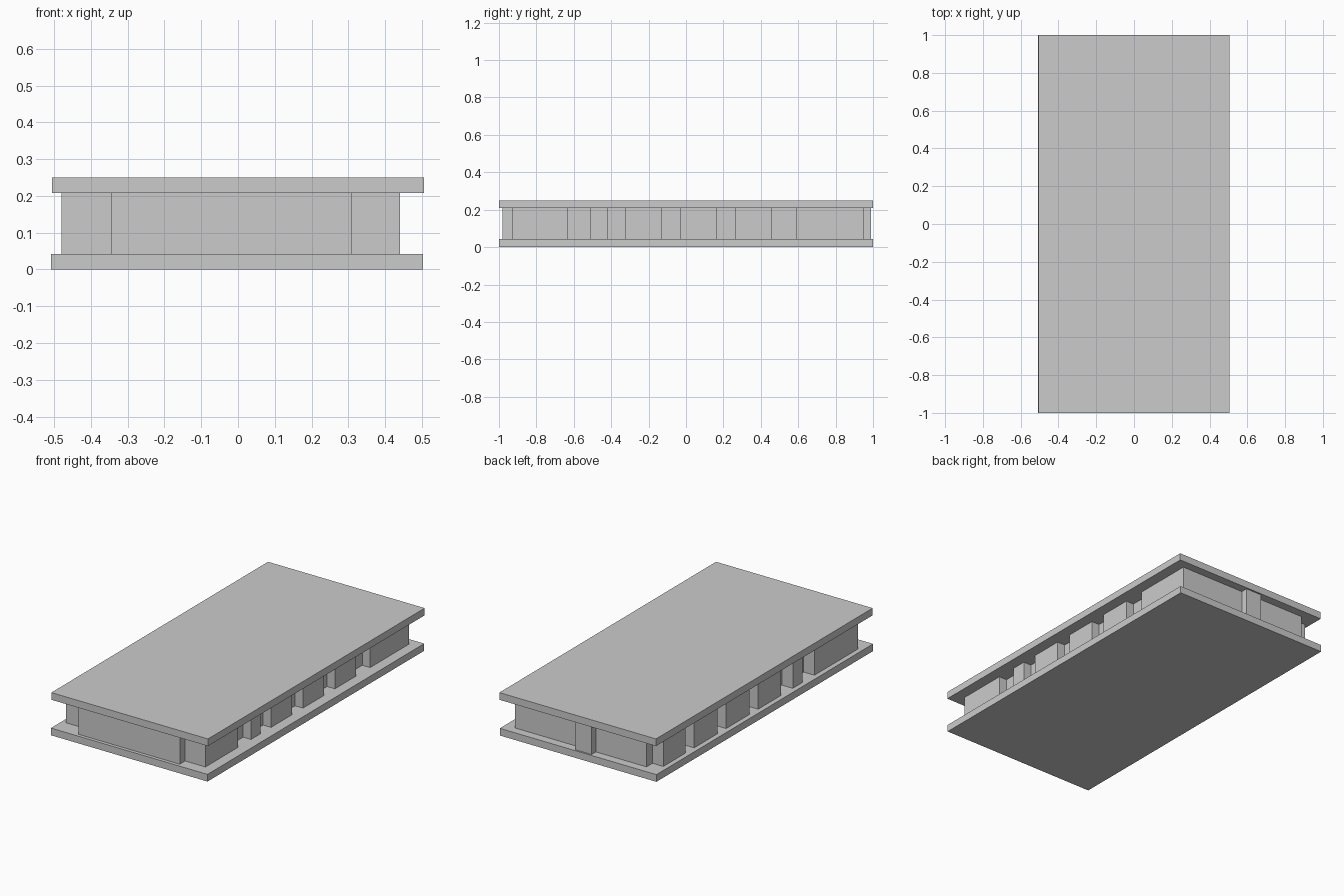
import bpy, bmesh

if "Cube" in bpy.data.objects:
    bpy.data.objects.remove(bpy.data.objects["Cube"])


def prism(name, outline, z0, z1):
    """Extrude a closed counter-clockwise outline from z0 to z1."""
    bm = bmesh.new()
    base = bm.faces.new([bm.verts.new((x, y, z0)) for x, y in outline])
    top = bmesh.ops.extrude_face_region(bm, geom=[base])
    verts = [g for g in top["geom"] if isinstance(g, bmesh.types.BMVert)]
    bmesh.ops.translate(bm, verts=verts, vec=(0, 0, z1 - z0))
    bmesh.ops.recalc_face_normals(bm, faces=bm.faces)
    mesh = bpy.data.meshes.new(name)
    bm.to_mesh(mesh)
    bm.free()
    obj = bpy.data.objects.new(name, mesh)
    bpy.context.collection.objects.link(obj)
    return obj


def rect(x0, x1, y0, y1):
    return [(x0, y0), (x1, y0), (x1, y1), (x0, y1)]


def notched_side(bays, x_out, x_in):
    """Zigzag side: each bay stands out at x_out, gaps fall back to x_in."""
    pts = []
    for start, end in bays:
        pts += [(x_in, start), (x_out, start), (x_out, end), (x_in, end)]
    return pts


FLOOR_TOP, ROOF_BASE, HEIGHT = 0.042, 0.208, 0.25

# Floor and roof slabs
prism("floor_slab", rect(-0.509, 0.503, -1.0, 1.0), 0, FLOOR_TOP)
prism("roof_slab", rect(-0.506, 0.506, -1.0, 1.0), ROOF_BASE, HEIGHT)

# Bays along the two long sides
right_bays = [(-0.93, -0.63), (-0.51, -0.42), (-0.325, -0.13),
              (-0.03, 0.165), (0.265, 0.46), (0.59, 0.95)]
left_bays = [(0.895, 0.69), (0.61, 0.395), (0.315, 0.10),
             (0.02, -0.19), (-0.30, -0.39), (-0.50, -0.90)]

# Wall body: front projection, right bays, back projection, left bays
outline = [(-0.345, -0.98), (0.31, -0.98), (0.31, -0.93)]
outline += notched_side(right_bays, 0.441, 0.39)[1:-1]
outline += [(0.02, 0.95), (0.02, 0.99), (-0.083, 0.99), (-0.083, 0.95),
            (-0.41, 0.95)]
outline += notched_side(left_bays, -0.48, -0.41)[:-1]
outline += [(-0.345, -0.90)]
prism("wall_body", outline, FLOOR_TOP, ROOF_BASE)
